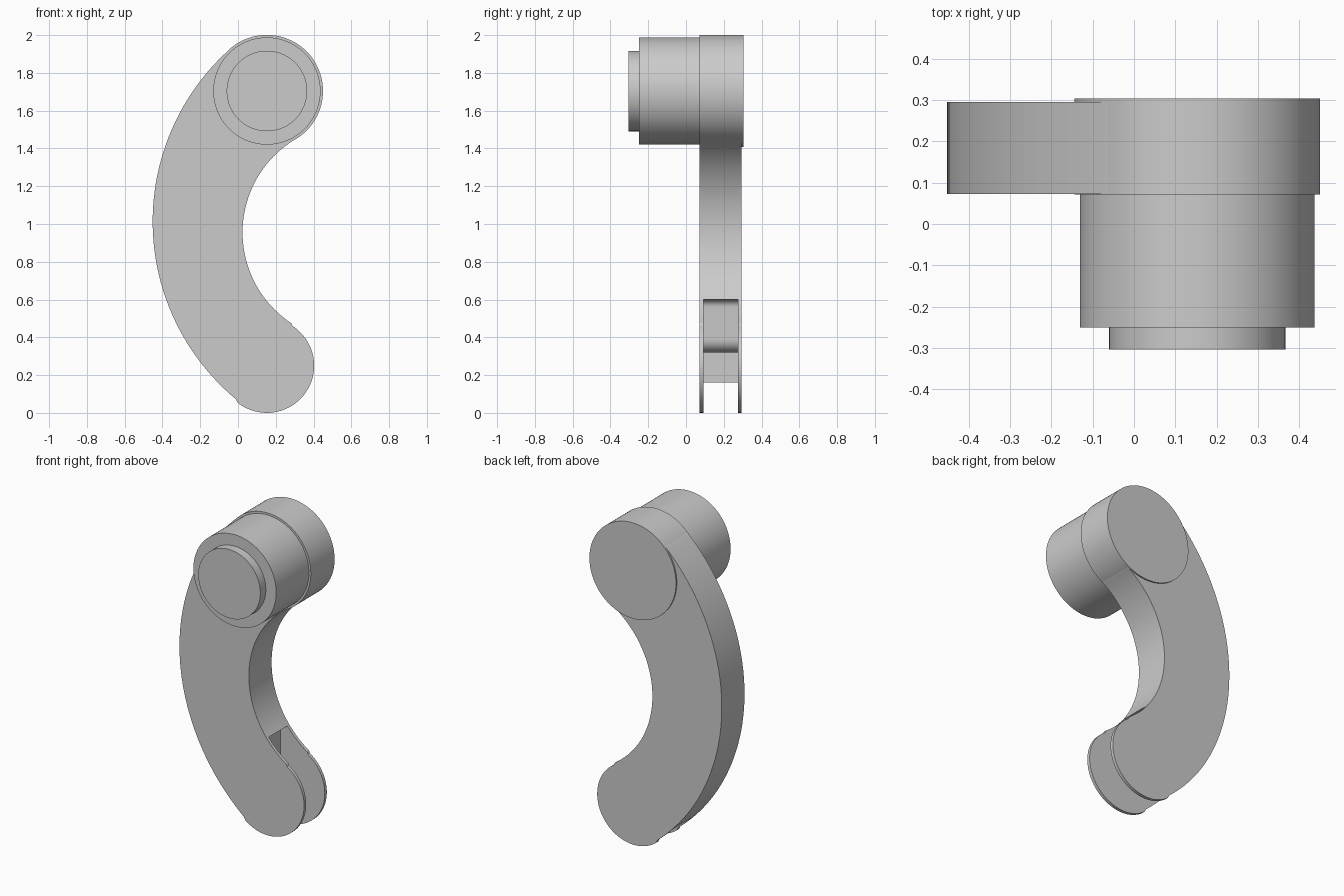
import bpy, bmesh
from math import cos, sin, radians, pi

if "Cube" in bpy.data.objects:
    bpy.data.objects.remove(bpy.data.objects["Cube"], do_unlink=True)

grey = bpy.data.materials.new("plain grey")
grey.use_nodes = True
grey.diffuse_color = (0.6, 0.6, 0.6, 1)
grey.node_tree.nodes["Principled BSDF"].inputs["Base Color"].default_value = (0.6, 0.6, 0.6, 1)


def arc(centre, radius, start, end, steps):
    """Points along an arc in the x-z plane, angles in degrees."""
    angles = [radians(start + (end - start) * i / steps) for i in range(steps + 1)]
    return [(centre[0] + radius * cos(a), centre[1] + radius * sin(a)) for a in angles]


def extrude_profile(name, profile, front, back):
    """Solid made by extruding an x-z profile from y=front to y=back."""
    bm = bmesh.new()
    face = bm.faces.new([bm.verts.new((x, front, z)) for x, z in profile])
    result = bmesh.ops.extrude_face_region(bm, geom=[face])
    moved = [v for v in result["geom"] if isinstance(v, bmesh.types.BMVert)]
    bmesh.ops.translate(bm, verts=moved, vec=(0, back - front, 0))
    bmesh.ops.recalc_face_normals(bm, faces=bm.faces)
    mesh = bpy.data.meshes.new(name)
    bm.to_mesh(mesh)
    bm.free()
    obj = bpy.data.objects.new(name, mesh)
    bpy.context.collection.objects.link(obj)
    mesh.materials.append(grey)
    return obj


def make_active(obj):
    bpy.ops.object.select_all(action="DESELECT")
    obj.select_set(True)
    bpy.context.view_layer.objects.active = obj


def smooth(obj):
    make_active(obj)
    bpy.ops.object.shade_smooth_by_angle(angle=pi / 6)


HUB = (0.153, 1.704)
TIP = (0.153, 0.25)

# Curved arm: outer sweep, round tip, inner sweep, round hub end
outline = (arc((0.772, 1.013), 1.224, 131.8, 230.2, 48)
           + arc(TIP, 0.25, 232, 417.4, 40)
           + arc((0.6, 0.955), 0.576, 236.5, 121.5, 40)
           + arc(HUB, 0.295, -59, 131, 40))
arm = extrude_profile("curved_arm", outline, 0.072, 0.295)

# Stepped slot that leaves two thin cheeks at the tip
slot = ([(0.6, 0.6)]
        + arc((0.14, 0.56), 0.04, 90, 180, 8)
        + arc((0.03, 0.39), 0.07, 0, -90, 10)
        + [(-0.106, 0.32), (-0.106, -0.1), (0.6, -0.1)])
cutter = extrude_profile("slot_cutter", slot, 0.092, 0.275)
cutter.hide_render = True
cut = arm.modifiers.new("slot", "BOOLEAN")
cut.operation = "DIFFERENCE"
cut.solver = "EXACT"
cut.object = cutter
make_active(arm)
bpy.ops.object.modifier_apply(modifier="slot")
bpy.data.objects.remove(cutter, do_unlink=True)
smooth(arm)

# Hub boss, barrel and end cap share one axis
for name, radius, front, back in (("hub_boss", 0.297, 0.071, 0.304),
                                  ("barrel", 0.284, -0.25, 0.08),
                                  ("end_cap", 0.213, -0.304, -0.24)):
    smooth(extrude_profile(name, arc(HUB, radius, 0, 360, 96)[:-1], front, back))
